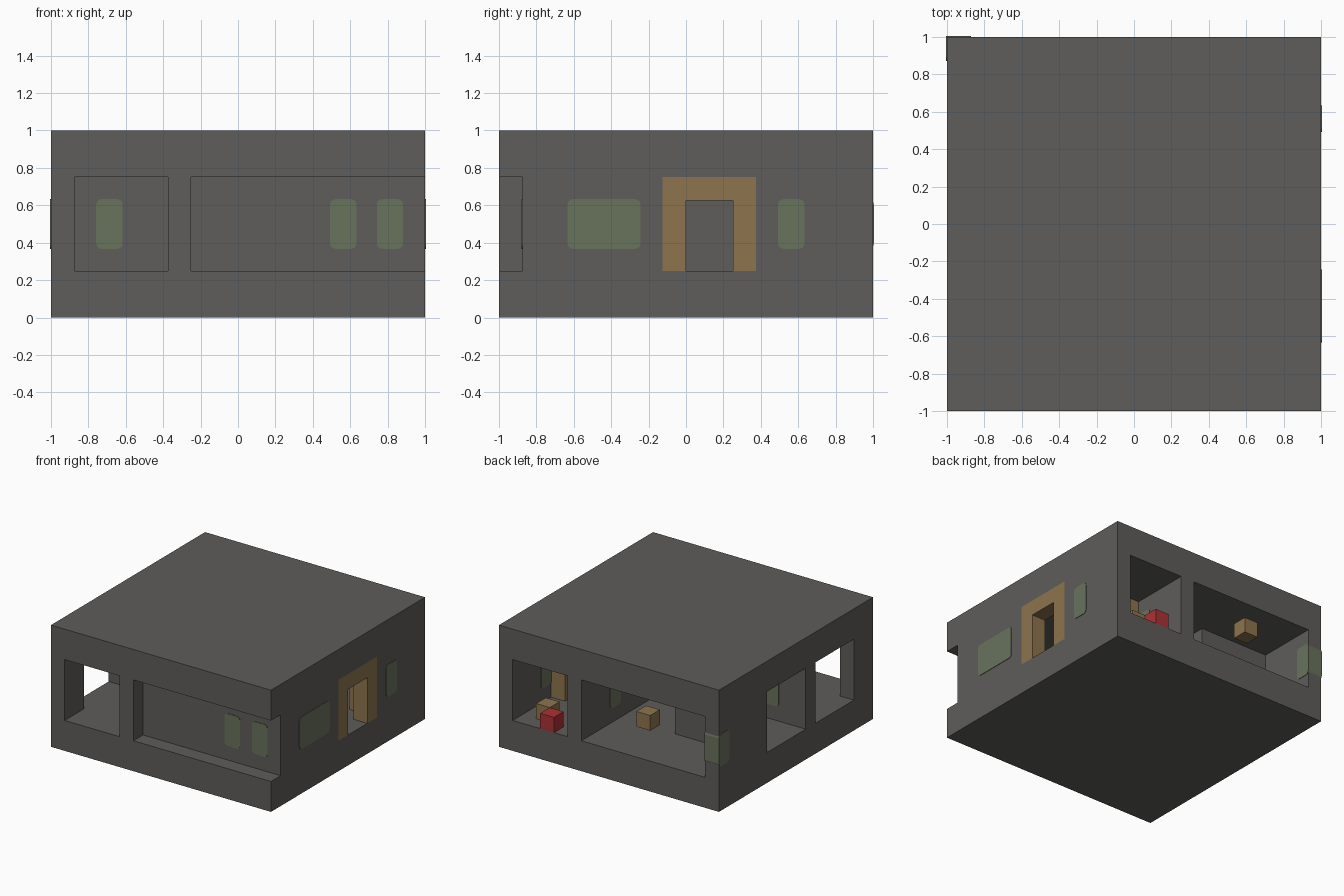
import bpy, bmesh
from itertools import product
from mathutils import Vector

if "Cube" in bpy.data.objects:
    bpy.data.objects.remove(bpy.data.objects["Cube"], do_unlink=True)

U = 0.125            # grid step
NX, NY, NZ = 16, 16, 8
FLOOR, CEILING = 2, 6


def material(name, color):
    m = bpy.data.materials.new(name)
    m.use_nodes = True
    m.diffuse_color = (*color, 1)
    m.node_tree.nodes["Principled BSDF"].inputs["Base Color"].default_value = (*color, 1)
    return m


stone = material("grey stone", (0.112, 0.109, 0.104))
wood = material("brown wood", (0.27, 0.175, 0.077))
glass = material("green glass", (0.14, 0.17, 0.108))
red = material("red", (0.42, 0.03, 0.035))


def to_world(p):
    return Vector(((p[0] - NX / 2) * U, (p[1] - NY / 2) * U, p[2] * U))


def add_object(name, bm, mat):
    bmesh.ops.recalc_face_normals(bm, faces=bm.faces)
    mesh = bpy.data.meshes.new(name)
    bm.to_mesh(mesh)
    bm.free()
    mesh.materials.append(mat)
    ob = bpy.data.objects.new(name, mesh)
    bpy.context.collection.objects.link(ob)
    return ob


def box(name, mat, xs, ys, zs, grow=(0, 0, 0), round_axis=None):
    """Box between grid lines, optionally enlarged, with edges along one axis rounded."""
    lo, hi = to_world((xs[0], ys[0], zs[0])), to_world((xs[1], ys[1], zs[1]))
    size = hi - lo + 2 * Vector(grow)
    bm = bmesh.new()
    bmesh.ops.create_cube(bm, size=1)
    bmesh.ops.scale(bm, vec=size, verts=bm.verts)
    bmesh.ops.translate(bm, vec=(lo + hi) / 2, verts=bm.verts)
    if round_axis is not None:
        edges = [e for e in bm.edges
                 if abs((e.verts[0].co - e.verts[1].co).normalized()[round_axis]) > 0.9]
        bmesh.ops.bevel(bm, geom=edges, offset=0.03, segments=4, profile=0.5, affect='EDGES')
    return add_object(name, bm, mat)


def grid_solid(name, mat, cells):
    """Outer skin of a set of grid cells, merged into large flat faces."""
    bm = bmesh.new()
    for c in cells:
        for axis, side in product(range(3), (0, 1)):
            n = list(c)
            n[axis] += 1 if side else -1
            if tuple(n) in cells:
                continue
            u, v = (axis + 1) % 3, (axis + 2) % 3
            corners = []
            for a, b in ((0, 0), (1, 0), (1, 1), (0, 1)):
                p = list(c)
                p[axis] += side
                p[u] += a
                p[v] += b
                corners.append(bm.verts.new(to_world(p)))
            bm.faces.new(corners if side else corners[::-1])
    bmesh.ops.remove_doubles(bm, verts=bm.verts, dist=0.001)
    bmesh.ops.dissolve_limit(bm, angle_limit=0.01, verts=bm.verts, edges=bm.edges)
    return add_object(name, bm, mat)


# House shell: a solid block with rooms and openings hollowed out
hollows = [
    (1, 5, 0, 6), (0, 1, 2, 6),        # front corner room and its side opening
    (6, 16, 0, 1),                     # front porch recess
    (0, 5, 7, 11),                     # side room
    (1, 10, 12, 16), (6, 10, 2, 12),   # back room and hall
    (11, 15, 2, 16), (15, 16, 7, 11),  # long room and doorway
]


def is_hollow(x, y, z):
    return FLOOR <= z < CEILING and any(
        a <= x < b and c <= y < d for a, b, c, d in hollows)


cells = {c for c in product(range(NX), range(NY), range(NZ)) if not is_hollow(*c)}
grid_solid("house_shell", stone, cells)

# Wooden door frames: two posts and a lintel around a two-cell gap
side_frame = {(15, y, z) for y in range(7, 11) for z in range(FLOOR, CEILING)
              if y in (7, 10) or z == CEILING - 1}
inner_frame = {(x, 11, z) for x in range(11, 15) for z in range(FLOOR, CEILING)
               if x in (11, 14) or z == CEILING - 1}
grid_solid("side_door_frame", wood, side_frame)
grid_solid("inner_door_frame", wood, inner_frame)

# Rounded window panes set through the walls: x range, y range, wall normal axis
windows = {
    "side_window_wide": ((15, 16), (3, 6), 0),
    "side_window_narrow": ((15, 16), (12, 13), 0),
    "porch_window_inner": ((12, 13), (1, 2), 1),
    "porch_window_outer": ((14, 15), (1, 2), 1),
    "corner_room_window": ((2, 3), (6, 7), 1),
    "back_room_window": ((10, 11), (12, 13), 0),
    "corner_post_window": ((0, 1), (15, 16), 0),
}
for name, (xs, ys, axis) in windows.items():
    grow = [0.008, 0.008, 0.008]
    grow[axis] = 0.004
    if name == "corner_post_window":
        grow = [0.004, 0.004, 0.008]
    box(name, glass, xs, ys, (3, 5), grow, axis)

# Loose blocks at the back
box("red_block", red, (12, 13), (15, 16), (2, 3))
box("floor_block", wood, (13, 14), (14, 15), (2, 3))
box("hanging_block", wood, (5, 6), (15, 16), (4, 5))
